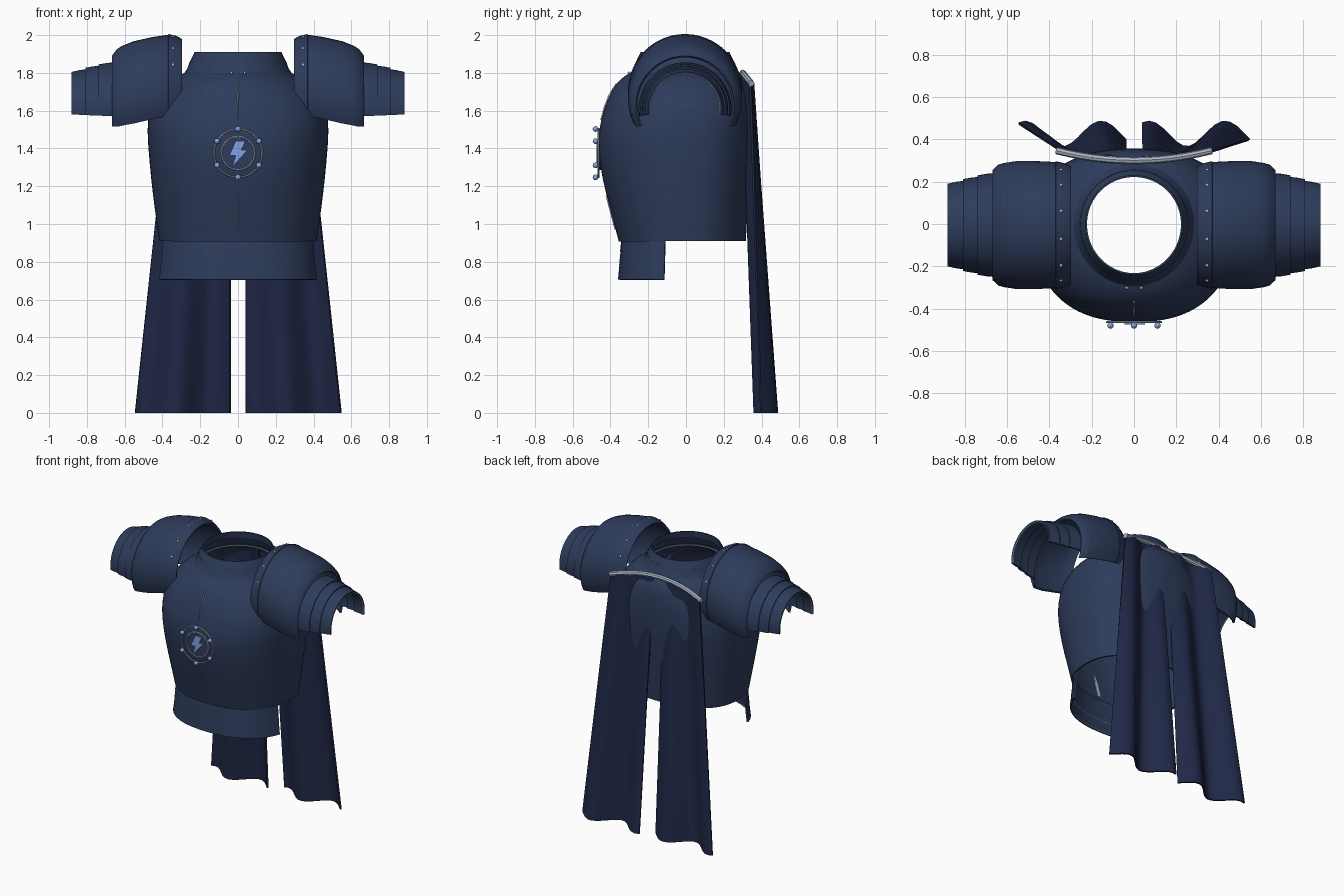
import bpy, bmesh
from math import sin, cos, pi, radians, copysign
from mathutils import Matrix

if "Cube" in bpy.data.objects:
    bpy.data.objects.remove(bpy.data.objects["Cube"])


def material(name, rgb):
    m = bpy.data.materials.new(name)
    m.diffuse_color = (*rgb, 1)
    m.use_nodes = True
    m.node_tree.nodes["Principled BSDF"].inputs["Base Color"].default_value = m.diffuse_color
    return m


NAVY = material("navy_plate", (0.027, 0.045, 0.105))
CLOTH = material("dark_cloth", (0.014, 0.021, 0.062))
STEEL = material("pale_steel", (0.42, 0.47, 0.58))
BLUE = material("light_blue", (0.22, 0.37, 0.80))


def finish(name, bm, mat, thick=0, mirror=False, subsurf=0, angle=35):
    me = bpy.data.meshes.new(name)
    bmesh.ops.recalc_face_normals(bm, faces=bm.faces)
    bm.to_mesh(me)
    bm.free()
    me.materials.append(mat)
    ob = bpy.data.objects.new(name, me)
    bpy.context.collection.objects.link(ob)
    if subsurf:
        ob.modifiers.new("smooth", 'SUBSURF').levels = subsurf
    if thick:
        s = ob.modifiers.new("shell", 'SOLIDIFY')
        s.thickness, s.offset = thick, 0
    if mirror:
        ob.modifiers.new("mirror", 'MIRROR').use_mirror_merge = False
    bpy.ops.object.select_all(action='DESELECT')
    ob.select_set(True)
    bpy.context.view_layer.objects.active = ob
    bpy.ops.object.convert(target='MESH')
    bpy.ops.object.shade_smooth_by_angle(angle=radians(angle))
    return ob


def grid(name, rows, mat, closed=False, caps=False, **kw):
    """Skin a list of point rows into a surface."""
    bm = bmesh.new()
    vs = [[bm.verts.new(p) for p in r] for r in rows]
    n = len(rows[0])
    for r, q in zip(vs, vs[1:]):
        for i in range(n if closed else n - 1):
            j = (i + 1) % n
            bm.faces.new((r[i], r[j], q[j], q[i]))
    if caps:
        bm.faces.new(vs[0])
        bm.faces.new(vs[-1])
    return finish(name, bm, mat, **kw)


def balls(name, centres, r, mat, **kw):
    bm = bmesh.new()
    for c in centres:
        bmesh.ops.create_uvsphere(bm, u_segments=12, v_segments=8, radius=r,
                                  matrix=Matrix.Translation(c))
    return finish(name, bm, mat, **kw)


def oval(t, z, a, front, back, n):
    """Point on a body cross-section; front points at -y."""
    c, s = cos(t), sin(t)
    b = front if s < 0 else back
    return (a * copysign(abs(c) ** (2 / n), c), b * copysign(abs(s) ** (2 / n), s), z)


def loop(n):
    return [2 * pi * i / n for i in range(n)]


def tube(name, path, r, mat, n=8, **kw):
    """Round bar along a path, section in the plane across x-y travel."""
    cu = bpy.data.curves.new(name, 'CURVE')
    cu.dimensions, cu.bevel_depth, cu.bevel_resolution = '3D', r, 2
    cu.use_fill_caps = True
    sp = cu.splines.new('POLY')
    sp.points.add(len(path) - 1)
    for p, co in zip(sp.points, path):
        p.co = (*co, 1)
    tmp = bpy.data.objects.new(name, cu)
    bpy.context.collection.objects.link(tmp)
    me = bpy.data.meshes.new_from_object(tmp.evaluated_get(bpy.context.evaluated_depsgraph_get()))
    bpy.data.objects.remove(tmp)
    bm = bmesh.new()
    bm.from_mesh(me)
    return finish(name, bm, mat, **kw)


# breastplate: z, half width, front depth, back depth, squareness
BODY = [(0.91, .41, .35, .31, 2.3), (1.08, .435, .395, .32, 2.3), (1.25, .455, .44, .335, 2.35),
        (1.40, .468, .46, .345, 2.4), (1.50, .475, .455, .35, 2.4), (1.60, .465, .43, .35, 2.3),
        (1.68, .425, .40, .345, 2.2), (1.74, .365, .365, .335, 2.1), (1.785, .30, .315, .305, 2),
        (1.80, .265, .275, .27, 2)]
grid("breastplate", [[oval(t, *r) for t in loop(56)] for r in BODY], NAVY,
     closed=True, thick=.014, subsurf=1)


def front_y(z):
    for p, q in zip(BODY, BODY[1:]):
        if p[0] <= z <= q[0]:
            return -(p[2] + (q[2] - p[2]) * (z - p[0]) / (q[0] - p[0]))
    return -.3


# neck collar with rolled upper rim
grid("neck_collar", [[oval(t, z, r, r + .01, r, 2) for t in loop(48)] for z, r in
     [(1.785, .285), (1.82, .262), (1.86, .248)]], NAVY, closed=True, thick=.014)
grid("collar_rim", [[oval(t, z, r, r + .01, r, 2) for t in loop(48)] for z, r in
     [(1.855, .252), (1.86, .254), (1.91, .23), (1.91, .222), (1.86, .228), (1.855, .252)]],
     NAVY, closed=True)
tube("collar_inner_trim", [oval(t, 1.80, .248, .258, .248, 2) for t in loop(48) + [0]], .005, STEEL)
balls("collar_rivets", [(x, -.302, 1.80) for x in (-.035, .035)], .007, STEEL)

# waist lames, front half only
lo, hi = radians(180 + 16), radians(360 - 16)
arc = [lo + (hi - lo) * i / 32 for i in range(33)]
for k, (z0, z1, a0, a1, b) in enumerate([(.855, .93, .412, .404, .343), (.782, .862, .418, .41, .348),
                                         (.705, .79, .426, .416, .354)]):
    rows = [[oval(t, z, a, bb, bb, 2.3) for t in arc] for z, a, bb in ((z0, a0, b), (z1, a1, b - .008))]
    grid(f"waist_lame_{k + 1}", rows, NAVY, thick=.012)
    tube(f"waist_trim_{k + 1}", [oval(t, z0 + .004, a0 - .004, b - .004, b, 2.3) for t in arc], .004, STEEL)


# shoulder guards: arcs turned about the x axis
def arch(x, cz, r, drop, n=32):
    a0, a1 = radians(-drop), radians(180 + drop)
    ang = [a0 + (a1 - a0) * i / n for i in range(n + 1)]
    return [(x, -r * cos(a) - .005, cz + r * sin(a)) for a in ang]


DOME = [(.30, 1.702, .268), (.33, 1.704, .282), (.37, 1.704, .291), (.45, 1.688, .295),
        (.55, 1.665, .296), (.61, 1.65, .287), (.637, 1.64, .280), (.662, 1.63, .256)]
grid("shoulder_dome", [arch(x, c, r, 26) for x, c, r in DOME], NAVY, thick=.014, mirror=True)
grid("shoulder_band", [arch(x, c, r + .006, 26) for x, c, r in DOME[:3]], NAVY, thick=.01, mirror=True)
rivets = []
for a in (28, 50, 77, 103, 130, 152):
    rivets.append((.345, -.005 - .294 * cos(radians(a)), 1.704 + .294 * sin(radians(a))))
balls("shoulder_rivets", rivets, .009, STEEL, mirror=True)
LAMES = [(.65, .737, .240, .229), (.727, .807, .222, .211), (.797, .88, .204, .189)]
for k, (x0, x1, r0, r1) in enumerate(LAMES):
    grid(f"arm_lame_{k + 1}", [arch(x0, 1.61, r0, 9), arch((x0 + x1) / 2, 1.61, (r0 + r1) / 2 + .002, 9),
         arch(x1, 1.61, r1, 9)], NAVY, thick=.012, mirror=True)
    tube(f"arm_trim_{k + 1}", arch(x1 - .004, 1.61, r1 - .004, 9), .004, STEEL, mirror=True)


# chest keel blades above and below the ornament
def blade(name, stations):
    grid(name, [[(-w, front_y(z) + .012, z), (0, front_y(z) - .012, z), (w, front_y(z) + .012, z)]
                for z, w in stations], STEEL, closed=True, caps=True, angle=20)


blade("upper_keel", [(1.745, .015), (1.68, .015), (1.62, .014), (1.55, .001)])
blade("lower_keel", [(.97, .013), (1.03, .013), (1.08, .013), (1.15, .001)])

# round chest ornament: rings, backing, studs and zigzag
CZ = 1.375
for name, r in (("outer_ring", .128), ("inner_ring", .088)):
    tube(name, [(r * cos(t), -.463, CZ + r * sin(t)) for t in loop(48) + [0]], .005, STEEL)
grid("ornament_disc", [[(.088 * cos(t), y, CZ + .088 * sin(t)) for t in loop(40)] for y in (-.44, -.464)],
     NAVY, closed=True, caps=True)
balls("ornament_studs", [(.128 * cos(t + pi / 6), -.479, CZ + .128 * sin(t + pi / 6)) for t in loop(6)],
      .015, BLUE)
zig = [(-.012, .065), (.04, .065), (.018, .018), (.052, .018), (-.032, -.075), (-.012, -.012), (-.046, -.012)]
grid("zigzag_inlay", [[(x, y, CZ + z) for x, z in zig] for y in (-.455, -.474)], BLUE,
     closed=True, caps=True, angle=20)


# cape bar across the upper back
def bar(x):
    u = (x / .36) ** 2
    return (x, .30 + .045 * u, 1.80 - .055 * u)


tube("cape_bar", [bar(-.365 + .73 * i / 12) for i in range(13)], .017, STEEL)


# two pleated cape panels hanging from the bar
def panel(name, top, bottom):
    rows = []
    for j in range(11):
        t = j / 10
        row = []
        for i in range(17):
            u = i / 16
            xt = top[0] + (top[1] - top[0]) * u
            x = xt + (bottom[0] + (bottom[1] - bottom[0]) * u - xt) * t
            _, y0, z0 = bar(xt)
            wave = cos(2 * pi * (u * .505 - .03) / .36)
            y = y0 + (.422 - y0) * t + (.012 + .048 * t) * wave
            row.append((x, y, z0 * (1 - t)))
        rows.append(row)
    grid(name, rows, CLOTH, thick=.012, angle=30)


panel("cape_left", (-.36, -.04), (-.545, -.04))
panel("cape_right", (.04, .36), (.04, .545))
